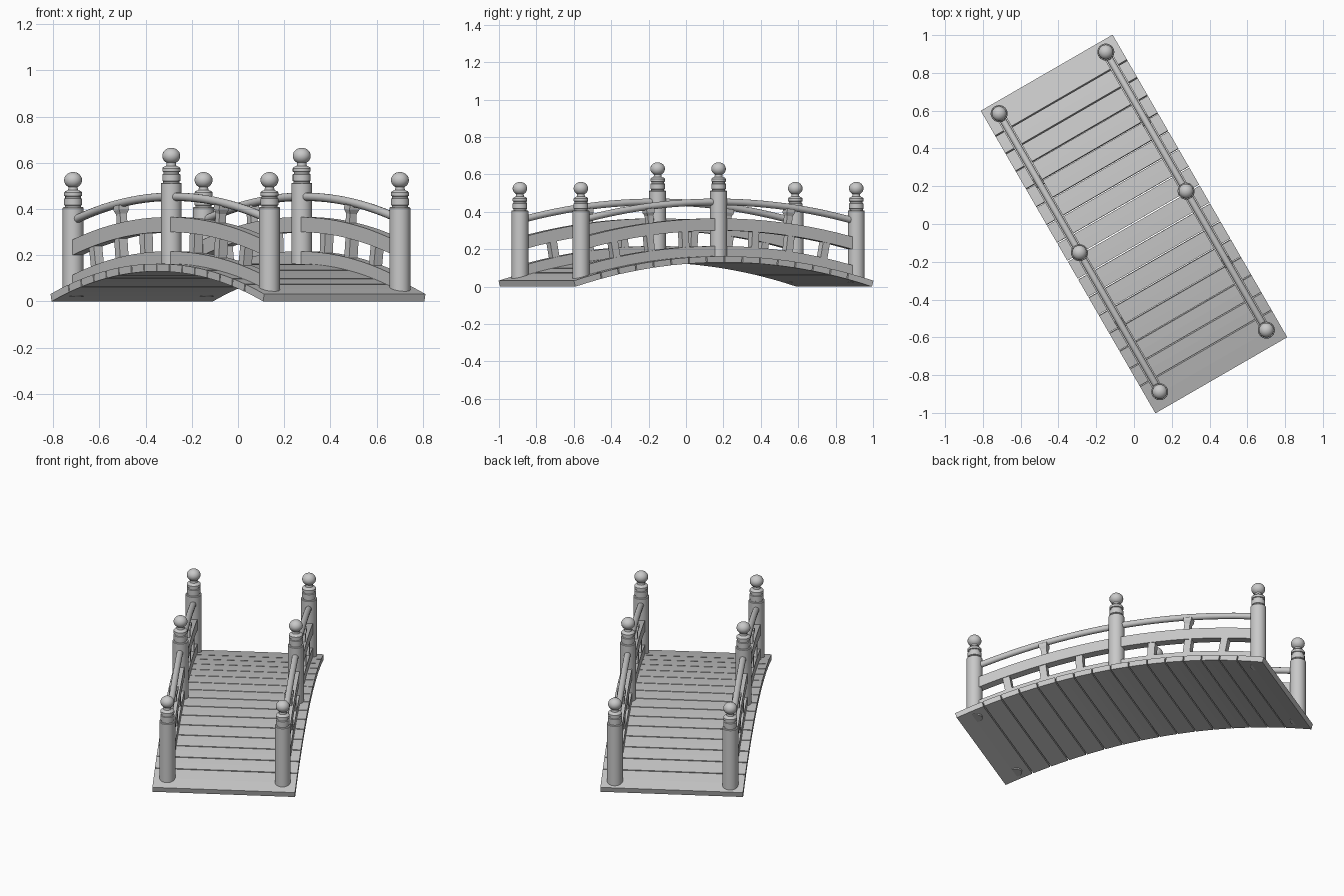
import bpy, bmesh
from math import sin, cos, asin, pi, radians

if "Cube" in bpy.data.objects:
    bpy.data.objects.remove(bpy.data.objects["Cube"])

wood = bpy.data.materials.new("weathered_grey")
GREY = (0.58, 0.58, 0.58, 1)
wood.diffuse_color = GREY
wood.use_nodes = True
wood.node_tree.nodes["Principled BSDF"].inputs["Base Color"].default_value = GREY

# The whole bridge follows one arc; heights are measured at its crown
RADIUS = 3.29
CROWN = 0.13
HALF_ANGLE = 0.282
HALF_WIDTH = 0.403
DECK_TOP = CROWN + 0.033
RAIL_Y = 0.326
POST_X = (-0.863, -0.013, 0.837)


def angle_at(x, z):
    return asin(x / (RADIUS + z - CROWN))


def finish(name, bm, smooth=False):
    bmesh.ops.recalc_face_normals(bm, faces=bm.faces)
    mesh = bpy.data.meshes.new(name)
    bm.to_mesh(mesh)
    bm.free()
    mesh.materials.append(wood)
    obj = bpy.data.objects.new(name, mesh)
    obj.rotation_euler.z = radians(-60)
    bpy.context.collection.objects.link(obj)
    if smooth:
        bpy.ops.object.select_all(action='DESELECT')
        obj.select_set(True)
        bpy.context.view_layer.objects.active = obj
        bpy.ops.object.shade_smooth_by_angle(angle=radians(35))
    return obj


def sweep(bm, section, a0, a1, steps):
    """Sweep a closed (y, crown height) section along the arc."""
    rings = []
    for i in range(steps + 1):
        a = a0 + (a1 - a0) * i / steps
        ring = []
        for y, z in section:
            r = RADIUS + z - CROWN
            ring.append(bm.verts.new((r * sin(a), y, r * cos(a) - RADIUS + CROWN)))
        rings.append(ring)
    n = len(section)
    for p, q in zip(rings, rings[1:]):
        for k in range(n):
            bm.faces.new((p[k], p[(k + 1) % n], q[(k + 1) % n], q[k]))
    bm.faces.new(rings[0])
    bm.faces.new(rings[-1])


def box(y, half, z0, z1):
    return [(y - half, z0), (y + half, z0), (y + half, z1), (y - half, z1)]


def upright(bm, x, y, levels):
    """Square upright, radial to the arc, from (crown height, half width) levels."""
    rings = []
    a = angle_at(x, levels[0][0])
    for z, h in levels:
        r = RADIUS + z - CROWN
        ring = []
        for sx, sy in ((-1, -1), (1, -1), (1, 1), (-1, 1)):
            ring.append(bm.verts.new((r * sin(a) + sx * h * cos(a), y + sy * h,
                                      r * cos(a) - sx * h * sin(a) - RADIUS + CROWN)))
        rings.append(ring)
    for p, q in zip(rings, rings[1:]):
        for k in range(4):
            bm.faces.new((p[k], p[(k + 1) % 4], q[(k + 1) % 4], q[k]))
    bm.faces.new(rings[0])
    bm.faces.new(rings[-1])


def lathe(bm, x, y, profile, sides=32):
    rings = []
    for r, z in profile:
        rings.append([bm.verts.new((x + r * cos(2 * pi * k / sides),
                                    y + r * sin(2 * pi * k / sides), z))
                      for k in range(sides)])
    for p, q in zip(rings, rings[1:]):
        for k in range(sides):
            bm.faces.new((p[k], p[(k + 1) % sides], q[(k + 1) % sides], q[k]))
    bm.faces.new(rings[0])
    bm.faces.new(rings[-1])


# Deck planks with narrow open gaps; the end planks are wider
PLANKS = 16
first, last = angle_at(-0.77, DECK_TOP), angle_at(0.76, DECK_TOP)
cuts = [-HALF_ANGLE]
cuts += [first + (last - first) * i / (PLANKS - 2) for i in range(PLANKS - 1)]
cuts.append(HALF_ANGLE)
gap = 0.001
bm = bmesh.new()
for i in range(PLANKS):
    a0 = cuts[i] + (gap if i else 0)
    a1 = cuts[i + 1] - (gap if i < PLANKS - 1 else 0)
    sweep(bm, box(0, HALF_WIDTH, CROWN, DECK_TOP), a0, a1, 2)
finish("deck_planks", bm)

# Turned profile above the post body: collars and neck, then the ball
COLLAR = [(0.042, 0.003), (0.035, 0.003), (0.035, 0.01), (0.039, 0.012),
          (0.039, 0.04), (0.034, 0.042), (0.034, 0.05), (0.039, 0.052),
          (0.039, 0.066), (0.034, 0.072), (0.022, 0.077), (0.02, 0.086)]
BALL = [(0.039 * sin(t), 0.12 - 0.035 * cos(t))
        for t in [0.55 + (pi - 0.57) * i / 12 for i in range(13)]]

for side, y in (("right", -RAIL_Y), ("left", RAIL_Y)):
    # Posts
    for place, x in zip(("back", "middle", "front"), POST_X):
        middle = place == "middle"
        base, top = (0.135, 0.51) if middle else (0.022, 0.405)
        bm = bmesh.new()
        lathe(bm, x, y, [(0.045, base), (0.045, top)]
              + [(r, top + z) for r, z in COLLAR + BALL])
        finish(f"{side}_{place}_post", bm, True)

    # Flat beams: one resting on the deck, one at mid height
    for name, z0, z1 in (("lower_beam", DECK_TOP - 0.003, 0.217),
                         ("middle_beam", 0.3, 0.365)):
        bm = bmesh.new()
        sweep(bm, box(y, 0.025, z0, z1),
              angle_at(POST_X[0], z1), angle_at(POST_X[2], z1), 24)
        finish(f"{side}_{name}", bm)

    # Round handrail
    rail_z, rail_r = 0.453, 0.018
    circle = [(y + rail_r * cos(2 * pi * k / 16), rail_z + rail_r * sin(2 * pi * k / 16))
              for k in range(16)]
    bm = bmesh.new()
    sweep(bm, circle, angle_at(POST_X[0], rail_z), angle_at(POST_X[2], rail_z), 24)
    finish(f"{side}_handrail", bm, True)

    # Three balusters per bay, and one flared handrail support
    balusters, supports = bmesh.new(), bmesh.new()
    for x0, x1 in zip(POST_X, POST_X[1:]):
        for i in (1, 2, 3):
            upright(balusters, x0 + (x1 - x0) * i / 4, y, [(0.21, 0.021), (0.31, 0.021)])
        upright(supports, (x0 + x1) / 2, y,
                [(0.36, 0.017), (0.405, 0.017), (0.422, 0.024), (0.443, 0.024)])
    finish(f"{side}_balusters", balusters)
    finish(f"{side}_handrail_supports", supports)
